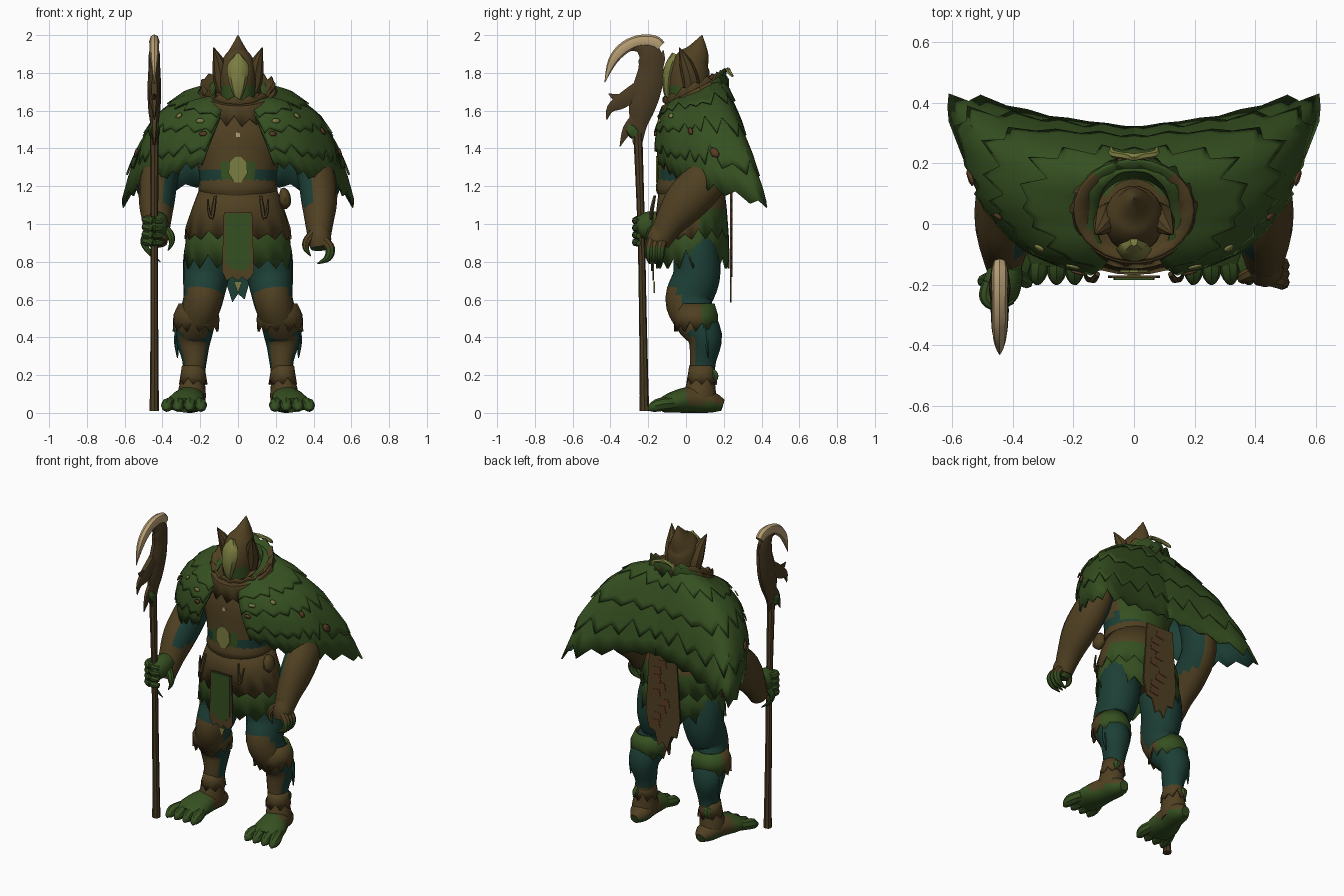
import bpy, bmesh, math, random
from mathutils import Vector

random.seed(4)
old = bpy.data.objects.get("Cube")
if old:
    bpy.data.objects.remove(old, do_unlink=True)

COLOURS = {
    "leaf_green": (0.036, 0.080, 0.015), "hide_brown": (0.080, 0.052, 0.016),
    "deep_teal": (0.012, 0.050, 0.037), "rust_brown": (0.100, 0.045, 0.018),
    "mask_olive": (0.20, 0.205, 0.052), "bone_tan": (0.48, 0.35, 0.18),
    "staff_wood": (0.068, 0.044, 0.017),
}
MATS = {}
for key, rgb in COLOURS.items():
    m = bpy.data.materials.new(key)
    m.use_nodes = True
    m.diffuse_color = (*rgb, 1)
    bsdf = m.node_tree.nodes["Principled BSDF"]
    bsdf.inputs["Base Color"].default_value = (*rgb, 1)
    bsdf.inputs["Roughness"].default_value = 0.9
    MATS[key] = m


def make(name, verts, faces, rule, mirror=False, thick=0, lining=None):
    """Mesh with outward normals; rule is a colour or a function of centre and normal."""
    bm = bmesh.new()
    vs = [bm.verts.new(v) for v in verts]
    for f in faces:
        bm.faces.new([vs[i] for i in f])
    bmesh.ops.recalc_face_normals(bm, faces=bm.faces)
    mid = sum((v.co for v in vs), Vector()) / len(vs)
    if sum(f.normal.dot(f.calc_center_median() - mid) for f in bm.faces) < 0:
        bmesh.ops.reverse_faces(bm, faces=bm.faces)
    bm.normal_update()
    used = []
    for f in bm.faces:
        key = rule if isinstance(rule, str) else rule(f.calc_center_median(), f.normal)
        if key not in used:
            used.append(key)
        f.material_index = used.index(key)
        f.smooth = True
    me = bpy.data.meshes.new(name)
    bm.to_mesh(me)
    bm.free()
    for key in used + ([lining] if lining else []):
        me.materials.append(MATS[key])
    me.set_sharp_from_angle(angle=math.radians(42))
    ob = bpy.data.objects.new(name, me)
    bpy.context.collection.objects.link(ob)
    if thick:
        s = ob.modifiers.new("Thickness", "SOLIDIFY")
        s.thickness = thick
        if lining:
            s.material_offset = len(used)
    if mirror:
        ob.modifiers.new("Mirror", "MIRROR")


def spline(pts, t):
    """Catmull-Rom through tuples of any length."""
    i = min(int(t), len(pts) - 2)
    f = t - i
    a, b, c, d = pts[max(i - 1, 0)], pts[i], pts[i + 1], pts[min(i + 2, len(pts) - 1)]
    return [q + f * (r - p) / 2 + f * f * (p - 2.5 * q + 2 * r - s / 2)
            + f ** 3 * (1.5 * (q - r) + (s - p) / 2) for p, q, r, s in zip(a, b, c, d)]


def loft(name, secs, rule, sides=16, steps=4, mirror=False):
    """Elliptical rings (x, y, z, width, depth) swept along a smooth path."""
    n = (len(secs) - 1) * steps
    rows = [spline(secs, i / steps) for i in range(n + 1)]
    cs = [Vector(r[:3]) for r in rows]
    verts, faces = [], []
    for i, r in enumerate(rows):
        t = (cs[min(i + 1, n)] - cs[max(i - 1, 0)]).normalized()
        side = (Vector((1, 0, 0)) - t * t.x).normalized()
        up = t.cross(side)
        for k in range(sides):
            a = math.tau * k / sides
            verts.append(cs[i] + side * max(r[3], .002) * math.cos(a) + up * max(r[4], .002) * math.sin(a))
    for i in range(n):
        for k in range(sides):
            j = (k + 1) % sides
            faces.append([i * sides + k, i * sides + j, (i + 1) * sides + j, (i + 1) * sides + k])
    faces += [list(range(sides)), list(range(n * sides, (n + 1) * sides))]
    make(name, verts, faces, rule, mirror)


def tube(name, pts, rule, sides=8, mirror=False):
    loft(name, [(*p, p[-1]) for p in pts], rule, sides, 4, mirror)


def fringe(name, rings, teeth, rule, c=(0, 0), tilt=0, jag=.05, mirror=False):
    """Hanging band with a ragged last ring; rings are (width, depth, height)."""
    n, verts, faces = teeth * 2, [], []
    for j, (rx, ry, z) in enumerate(rings):
        for k in range(n):
            a = math.tau * k / n
            up = jag * random.uniform(.5, 1.3) if j == len(rings) - 1 and k % 2 else 0
            y = ry * math.sin(a)
            verts.append((c[0] + rx * math.cos(a), c[1] + y, z + up + tilt * y))
    for j in range(len(rings) - 1):
        for k in range(n):
            m = (k + 1) % n
            faces.append([j * n + k, j * n + m, j * n + n + m, j * n + n + k])
    make(name, verts, faces, rule, mirror, .012)


def plate(name, outline, y, rule, thick=.008):
    """Upright flat panel from (x, z) points."""
    n = len(outline)
    verts = [(x, y + d, z) for d in (0, thick) for x, z in outline]
    faces = [list(range(n)), list(range(n, 2 * n))]
    faces += [[i, (i + 1) % n, n + (i + 1) % n, n + i] for i in range(n)]
    make(name, verts, faces, rule)


# Torso, belt and chest details
def torso_rule(c, n):
    if c.y > .1 and c.z > 1.24:
        return "leaf_green"
    if 1.22 < c.z < (1.33 if abs(c.x) < .1 else 1.3):
        return "leaf_green" if abs(c.x) < .1 else "deep_teal"
    return "hide_brown"

loft("torso", [(0, .04, .84, .17, .11), (0, .03, 1.0, .21, .15), (0, .02, 1.18, .2, .17), (0, .02, 1.32, .215, .17),
               (0, .04, 1.48, .26, .18), (0, .06, 1.62, .2, .15), (0, .05, 1.7, .1, .1)], torso_rule, 28)
loft("belt", [(0, .02, 1.16, .2, .172), (0, .02, 1.19, .21, .18), (0, .02, 1.24, .2, .172)], "hide_brown", 24)
plate("belly_emblem", [(-.02, 1.22), (.02, 1.22), (.05, 1.27), (.046, 1.33), (.015, 1.36), (-.015, 1.36),
                       (-.046, 1.33), (-.05, 1.27)], -.16, "mask_olive")
plate("chest_clasp", [(-.012, 1.46), (.012, 1.46), (.01, 1.48), (-.01, 1.485)], -.148, "bone_tan")
loft("pouch", [(.245, -.03, 1.08, .01, .01), (.25, -.03, 1.11, .03, .045), (.245, -.03, 1.16, .028, .04),
               (.235, -.03, 1.19, .01, .01)], "hide_brown", 12)
tube("belt_hooks", [(.12, -.165, 1.15, .008), (.13, -.18, 1.08, .012), (.14, -.185, 1.03, .01),
                    (.155, -.18, 1.07, .008), (.16, -.165, 1.13, .005)], "staff_wood", 6, True)

# Skirt layers and hanging cloths
fringe("skirt_fringe", [(.24, .175, 1.08), (.276, .192, .92), (.29, .195, .765)], 16, "leaf_green", (0, .036), 0, .08)
fringe("skirt", [(.2, .172, 1.2), (.245, .186, 1.08), (.284, .198, .92)], 16,
       lambda c, n: "hide_brown" if c.y < .06 or c.z > 1.1 else "leaf_green", (0, .03), 0, .05)
plate("front_cloth_border", [(-.075, 1.06), (.075, 1.06), (.085, .74), (.05, .7), (.02, .72), (0, .7),
                             (-.03, .72), (-.06, .7), (-.085, .75)], -.178, "hide_brown")
plate("front_cloth", [(-.065, 1.055), (.065, 1.055), (.068, .79), (.03, .75), (-.03, .76), (-.068, .8)],
      -.184, "leaf_green")
plate("front_cloth_tip", [(-.022, .695), (.022, .695), (0, .635)], -.172, "mask_olive")
rear = [(-.1, 1.2), (.1, 1.2), (.125, .8), (.1, .7), (.06, .69), (.035, .6), (0, .63), (-.03, .585),
        (-.06, .68), (-.1, .68), (-.125, .8)]
plate("rear_cloth", rear, .232, lambda c, n: "deep_teal" if n.y < -.5 else "hide_brown", .01)
for i in range(9):
    x, z = random.uniform(-.055, .055), .72 + i * .05
    plate("rear_cloth_mark", [(x - .03, z), (x + .03, z + .01), (x + .025, z + .045), (x - .02, z + .05)],
          .24, "rust_brown", .005)


# Legs
def leg_rule(c, n):
    if c.z > .62 - .4 * c.y:
        return "deep_teal"
    if c.z < .24 or n.y < (-.2 if c.z > .45 else -.6):
        return "hide_brown"
    return "deep_teal"

loft("legs", [(.13, .05, 1.0, .11, .11), (.155, .055, .85, .13, .122), (.17, .055, .72, .122, .125),
              (.185, .015, .6, .105, .125), (.215, .045, .5, .1, .11), (.235, .1, .4, .095, .092),
              (.23, .09, .28, .066, .07), (.235, .085, .2, .06, .068), (.245, .075, .1, .075, .085),
              (.245, .08, .04, .07, .085)], leg_rule, 20, mirror=True)
fringe("knee_cuffs", [(.092, .1, .58), (.12, .118, .52), (.124, .118, .43)], 11,
       lambda c, n: "hide_brown" if c.y < .08 else "leaf_green", (.222, .052), 0, .06, True)
fringe("ankle_cuffs", [(.06, .066, .25), (.066, .072, .21), (.076, .082, .15)], 8,
       "hide_brown", (.237, .083), 0, .04, True)
tube("ankle_leaves", [(.25, .13, .24, .006), (.26, .15, .2, .024), (.27, .155, .16, .004)], "leaf_green", 6, True)
tube("calf_tufts", [(.31, .1, .47, .018), (.325, .11, .38, .014), (.32, .12, .29, .003)], "deep_teal", 6, True)

# Feet and toes
loft("feet", [(.24, .195, .04, .03, .03), (.24, .14, .055, .065, .055), (.255, .04, .07, .08, .07),
              (.275, -.06, .058, .1, .058), (.285, -.13, .04, .09, .038)],
     lambda c, n: "hide_brown" if c.y > 0 and c.z > .05 else "leaf_green", 16, mirror=True)
for dx in (-.087, -.03, .03, .087):
    tube("toes", [(.28 + dx * .75, -.07, .052, .034), (.285 + dx, -.14, .043, .035),
                  (.287 + dx * 1.05, -.18, .027, .025), (.288 + dx * 1.1, -.198, .014, .006)], "leaf_green", 8, True)


# Arms and hands
def hand_rule(c, n):
    return "hide_brown" if c.z > .875 else "leaf_green"

loft("arms", [(.27, .12, 1.56, .09, .09), (.36, .13, 1.42, .09, .105), (.415, .11, 1.25, .1, .115),
              (.43, .0, 1.12, .095, .115), (.43, -.09, 1.0, .074, .08), (.43, -.145, .9, .056, .058)],
     lambda c, n: "deep_teal" if n.x < -.55 and c.z > 1.1 else "hide_brown", 16, mirror=True)
loft("left_hand", [(.43, -.13, .98, .05, .05), (.432, -.15, .92, .062, .058), (.435, -.165, .87, .05, .045)],
     hand_rule, 12)
for i in range(3):
    y = -.125 - .028 * i
    tube("left_finger", [(.455, y, .91, .028), (.488, y - .01, .87, .026), (.475, y - .012, .82, .02),
                         (.42, y - .01, .79, .003)], hand_rule)
tube("left_thumb", [(.4, -.16, .95, .026), (.365, -.175, .91, .022), (.36, -.18, .87, .016),
                    (.385, -.185, .83, .003)], hand_rule)
loft("right_hand", [(-.42, -.13, 1.02, .05, .05), (-.43, -.18, 1.0, .062, .07), (-.445, -.235, .98, .06, .065),
                    (-.45, -.265, .97, .025, .035)], "leaf_green", 12)
for i in range(4):
    z = 1.025 - .038 * i
    tube("right_finger", [(-.48, -.19, z, .02), (-.488, -.24, z - .004, .023), (-.455, -.265, z - .008, .022),
                          (-.4, -.25, z - .012, .014)], "leaf_green")
tube("right_thumb_claw", [(-.39, -.17, .98, .025), (-.358, -.19, .94, .022), (-.352, -.195, .9, .014),
                          (-.37, -.2, .86, .003)], "leaf_green")
tube("right_lower_claws", [(-.48, -.18, .95, .022), (-.5, -.19, .9, .017), (-.46, -.2, .84, .012),
                           (-.41, -.2, .8, .002)], "leaf_green")

# Head, ears and mask
loft("head", [(0, .02, 1.56, .09, .09), (0, .01, 1.68, .092, .1), (0, .015, 1.77, .098, .112),
              (0, .03, 1.85, .09, .098), (0, .06, 1.91, .052, .065), (0, .085, 2.0, .002, .002)],
     lambda c, n: "leaf_green" if c.z < 1.74 and n.y < -.2 else "hide_brown", 18)
loft("mask", [(0, -.055, 1.9, .012, .02), (0, -.078, 1.84, .056, .032), (0, -.092, 1.77, .052, .034),
              (0, -.095, 1.7, .032, .025), (0, -.09, 1.64, .006, .008)], "mask_olive", 8)
tube("ears", [(.065, .03, 1.71, .05), (.088, .02, 1.78, .045), (.103, -.005, 1.86, .032), (.129, -.035, 1.935, .002)],
     "hide_brown", 8, True)

# Fur collar and its tie
fringe("collar_upper", [(.13, .12, 1.63), (.15, .135, 1.68), (.2, .17, 1.745)], 15,
       lambda c, n: "hide_brown" if c.y < .15 else "leaf_green", (0, .045), .45, -.03)
fringe("collar_lower", [(.12, .11, 1.7), (.2, .17, 1.71), (.228, .188, 1.61)], 17,
       lambda c, n: "hide_brown" if c.y < .12 else "leaf_green", (0, .04), .5, .05)
tube("collar_tie", [(0, .222, 1.815, .014), (.03, .224, 1.813, .012), (.07, .232, 1.8, .012), (.075, .25, 1.78, .006)],
     "mask_olive", 6, True)

# Feathered mantle: neck, middle and hem points per column, front to back
COLUMNS = [(.07, -.09, 1.62, .12, -.15, 1.5, .19, -.145, 1.31), (.11, -.06, 1.66, .28, -.1, 1.52, .35, -.07, 1.25),
           (.12, -.02, 1.68, .38, .0, 1.53, .455, .02, 1.215), (.12, .05, 1.71, .43, .1, 1.54, .535, .15, 1.165),
           (.1, .12, 1.76, .42, .26, 1.53, .61, .43, 1.09), (.05, .17, 1.78, .2, .28, 1.54, .28, .36, 1.18),
           (0, .18, 1.78, 0, .265, 1.54, 0, .32, 1.23)]
CORE = Vector((0, .05, 1.3))
SPAN = len(COLUMNS) - 1


def mantle(u, v, lift):
    c = spline(COLUMNS, u)
    a, m, h = Vector(c[:3]), Vector(c[3:6]), Vector(c[6:])
    k = 2 * m - (a + h) / 2
    p = a * (1 - v) ** 2 + k * 2 * v * (1 - v) + h * v * v
    q = p + (p - CORE).normalized() * lift
    return Vector((max(q.x, 0) if u < SPAN - .01 else 0, q.y, q.z))


def tier(name, top, low, lift, teeth, lining, jag=.08):
    n, rows, verts, faces = teeth * 2, 8, [], []
    for i in range(n + 1):
        end = low - (jag * random.uniform(.3, 1.2) if i % 2 else 0)
        for j in range(rows + 1):
            f = j / rows
            verts.append(mantle(SPAN * i / n, top + (end - top) * f, .002 + lift * f))
    for i in range(n):
        for j in range(rows):
            a = i * (rows + 1) + j
            faces.append([a, a + 1, a + rows + 2, a + rows + 1])
    make(name, verts, faces, "leaf_green", True, .01, lining)

tier("mantle_base", 0, 1, 0, 15, "deep_teal")
tier("mantle_middle_feathers", .4, .84, .016, 13, "leaf_green", .12)
tier("mantle_upper_feathers", .15, .6, .022, 11, "leaf_green", .13)
tier("mantle_neck_feathers", 0, .34, .026, 9, "leaf_green", .11)

# Small scraps on the mantle
for u, v, key in ((.5, .45, "mask_olive"), (1.3, .42, "mask_olive"), (.25, .62, "rust_brown"),
                  (2.2, .6, "rust_brown"), (3.1, .75, "rust_brown"), (5.5, .12, "rust_brown")):
    ring = [mantle(u + .12 * math.cos(a), v + .035 * math.sin(a), .03) for a in (0, 1, 2.2, 3.3, 4.4, 5.4)]
    make("mantle_scrap", ring + [mantle(u, v, .032)], [[i, (i + 1) % 6, 6] for i in range(6)], key, True, .006)

# Staff with barbed head and bone hook
SX = -.443
def staff_part(name, pts, rule, flat=1, sides=8):
    loft(name, [(SX, y, z, r * flat, r) for y, z, r in pts], rule, sides)

staff_part("staff_shaft", [(-.22, .01, .026), (-.222, .15, .023), (-.23, .6, .02), (-.238, 1.0, .02),
                           (-.255, 1.48, .024)], "staff_wood")
staff_part("staff_head", [(-.257, 1.42, .025), (-.25, 1.52, .045), (-.235, 1.61, .072), (-.205, 1.72, .08),
                          (-.185, 1.82, .07), (-.195, 1.9, .065), (-.25, 1.94, .035), (-.31, 1.925, .012)],
           "staff_wood", .45, 10)
staff_part("staff_hook", [(-.135, 1.94, .03), (-.17, 1.965, .034), (-.25, 1.968, .032), (-.33, 1.93, .032),
                          (-.39, 1.86, .024), (-.43, 1.75, .002)], "bone_tan", .8, 8)
for path in ([(-.24, 1.72, .05), (-.34, 1.65, .045), (-.4, 1.61, .024), (-.42, 1.55, .002)],
             [(-.3, 1.66, .03), (-.37, 1.67, .022), (-.41, 1.69, .002)],
             [(-.25, 1.57, .04), (-.31, 1.5, .03), (-.35, 1.41, .002)],
             [(-.16, 1.82, .04), (-.13, 1.87, .022), (-.12, 1.92, .002)]):
    staff_part("staff_barb", path, "staff_wood", .6, 6)
staff_part("staff_wrap", [(-.265, 1.47, .03), (-.29, 1.5, .034), (-.3, 1.53, .02)], "leaf_green", .9)
